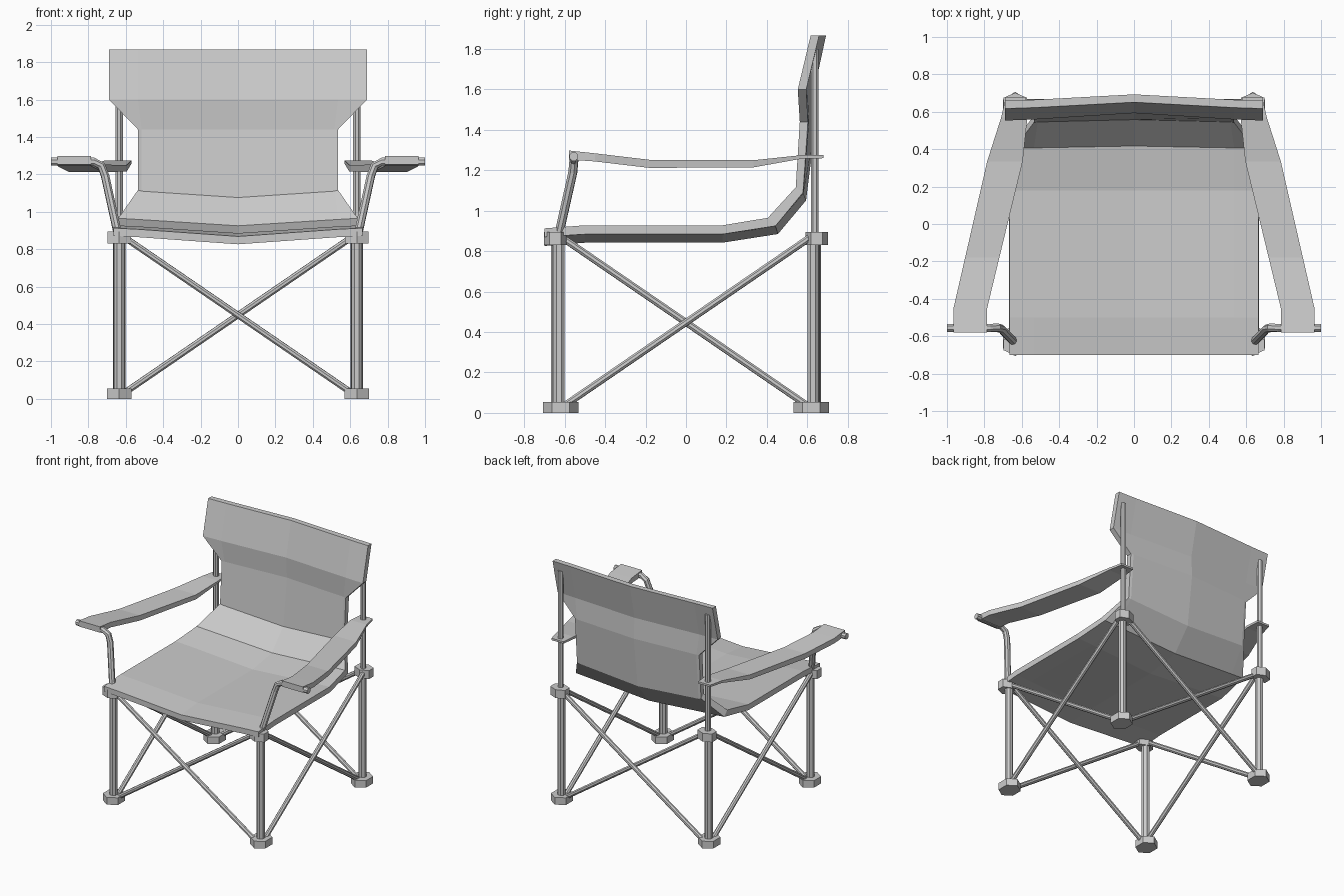
import bpy, bmesh, math
from mathutils import Vector

cube = bpy.data.objects.get("Cube")
if cube:
    bpy.data.objects.remove(cube, do_unlink=True)

grey = bpy.data.materials.new("light_grey")
grey.use_nodes = True
colour = (0.6, 0.6, 0.6, 1)
grey.diffuse_color = colour
grey.node_tree.nodes["Principled BSDF"].inputs["Base Color"].default_value = colour


def finish(name, bm):
    bmesh.ops.recalc_face_normals(bm, faces=bm.faces)
    mesh = bpy.data.meshes.new(name)
    bm.to_mesh(mesh)
    bm.free()
    mesh.materials.append(grey)
    obj = bpy.data.objects.new(name, mesh)
    bpy.context.collection.objects.link(obj)
    return obj


def loft(name, rings):
    """Skin closed rings of points and cap both ends."""
    bm = bmesh.new()
    rows = [[bm.verts.new(p) for p in ring] for ring in rings]
    n = len(rows[0])
    for a, b in zip(rows, rows[1:]):
        for i in range(n):
            j = (i + 1) % n
            bm.faces.new((a[i], a[j], b[j], b[i]))
    bm.faces.new(rows[0])
    bm.faces.new(rows[-1])
    return finish(name, bm)


def tube(name, path, radius, sides=8):
    """Sweep a polygon along a path, mitred at the bends."""
    pts = [Vector(p) for p in path]
    rings = []
    side = None
    for i, p in enumerate(pts):
        d = (pts[min(i + 1, len(pts) - 1)] - pts[max(i - 1, 0)]).normalized()
        if side is None:
            side = d.orthogonal()
        side = (side - d * side.dot(d)).normalized()
        up = d.cross(side)
        angles = [math.tau * (k + 0.5) / sides for k in range(sides)]
        rings.append([p + radius * (side * math.cos(a) + up * math.sin(a)) for a in angles])
    return loft(name, rings)


def hex_block(name, x, y, half_x, half_y, z0, z1):
    angles = [math.pi / 2 + math.tau * k / 6 for k in range(6)]
    outline = [(x + half_x * math.cos(a) / math.cos(math.pi / 6), y + half_y * math.sin(a)) for a in angles]
    return loft(name, [[(u, v, z) for u, v in outline] for z in (z0, z1)])


# Fabric sling: half width, y, z, thickness (dy, dz), centre sag (dy, dz)
SLING = [
    (0.665, -0.70, 0.913, 0, -0.042, 0, -0.045),
    (0.665, -0.50, 0.928, 0, -0.044, 0, -0.042),
    (0.665, 0.18, 0.928, 0, -0.044, 0, -0.042),
    (0.64, 0.405, 0.965, 0.038, -0.04, 0.012, -0.04),
    (0.535, 0.543, 1.116, 0.036, -0.025, 0.015, -0.04),
    (0.535, 0.563, 1.44, 0.04, 0, 0.04, 0),
    (0.69, 0.553, 1.60, 0.042, 0, 0.04, 0),
    (0.69, 0.617, 1.868, 0.042, 0, 0.034, 0),
]
rings = []
for w, y, z, ty, tz, sy, sz in SLING:
    k = min(0.535, w - 0.02)
    front = [(x, y + s * sy, z + s * sz)
             for x, s in ((-w, 0), (-k, 0.15), (0, 1), (k, 0.15), (w, 0))]
    back = [(x, v + ty, h + tz) for x, v, h in reversed(front)]
    rings.append(front + back)
loft("fabric_sling", rings)

# Armrest stations: y, inner x, outer x, top z, thickness
ARM = [
    (-0.58, 0.785, 0.965, 1.298, 0.045),
    (-0.45, 0.785, 0.965, 1.284, 0.04),
    (-0.18, 0.72, 0.903, 1.252, 0.04),
    (0.335, 0.595, 0.785, 1.25, 0.035),
    (0.57, 0.57, 0.71, 1.275, 0.018),
    (0.68, 0.58, 0.685, 1.275, 0.015),
]

CORNER = 0.635
for side, s in (("right", -1), ("left", 1)):
    x = s * CORNER
    loft(side + "_armrest", [[(s * a, y, z), (s * b, y, z), (s * b, y, z - t), (s * a, y, z - t)]
                             for y, a, b, z, t in ARM])
    tube(side + "_armrest_support", [
        (s, -0.555, 1.268), (s * 0.77, -0.555, 1.268), (s * 0.73, -0.555, 1.245),
        (s * 0.71, -0.56, 1.19), (s * 0.64, -0.632, 0.87)], 0.023)
    tube(side + "_back_pole", [(x, 0.637, 0.85), (x, 0.637, 1.80)], 0.021)
    for end, e in (("front", -1), ("back", 1)):
        name = end + "_" + side
        tube(name + "_leg", [(x, e * 0.628, 0.03), (x, e * 0.628, 0.87)], 0.03)
        hex_block(name + "_foot", x, e * 0.62, 0.066, 0.087, 0, 0.055)
        hex_block(name + "_bracket", x, e * 0.647, 0.063, 0.055, 0.83, 0.895)

# Crossed braces on all four sides, passing just beside each other
LOW, HIGH, REACH = 0.03, 0.865, 0.61
for s in (-1, 1):
    for end, d in (("rising", 1), ("falling", -1)):
        level = s * CORNER + d * 0.016
        tube(("back_" if s > 0 else "front_") + end + "_brace",
             [(-d * REACH, level, LOW), (d * REACH, level, HIGH)], 0.018)
        tube(("left_" if s > 0 else "right_") + end + "_brace",
             [(level, -d * REACH, LOW), (level, d * REACH, HIGH)], 0.018)
